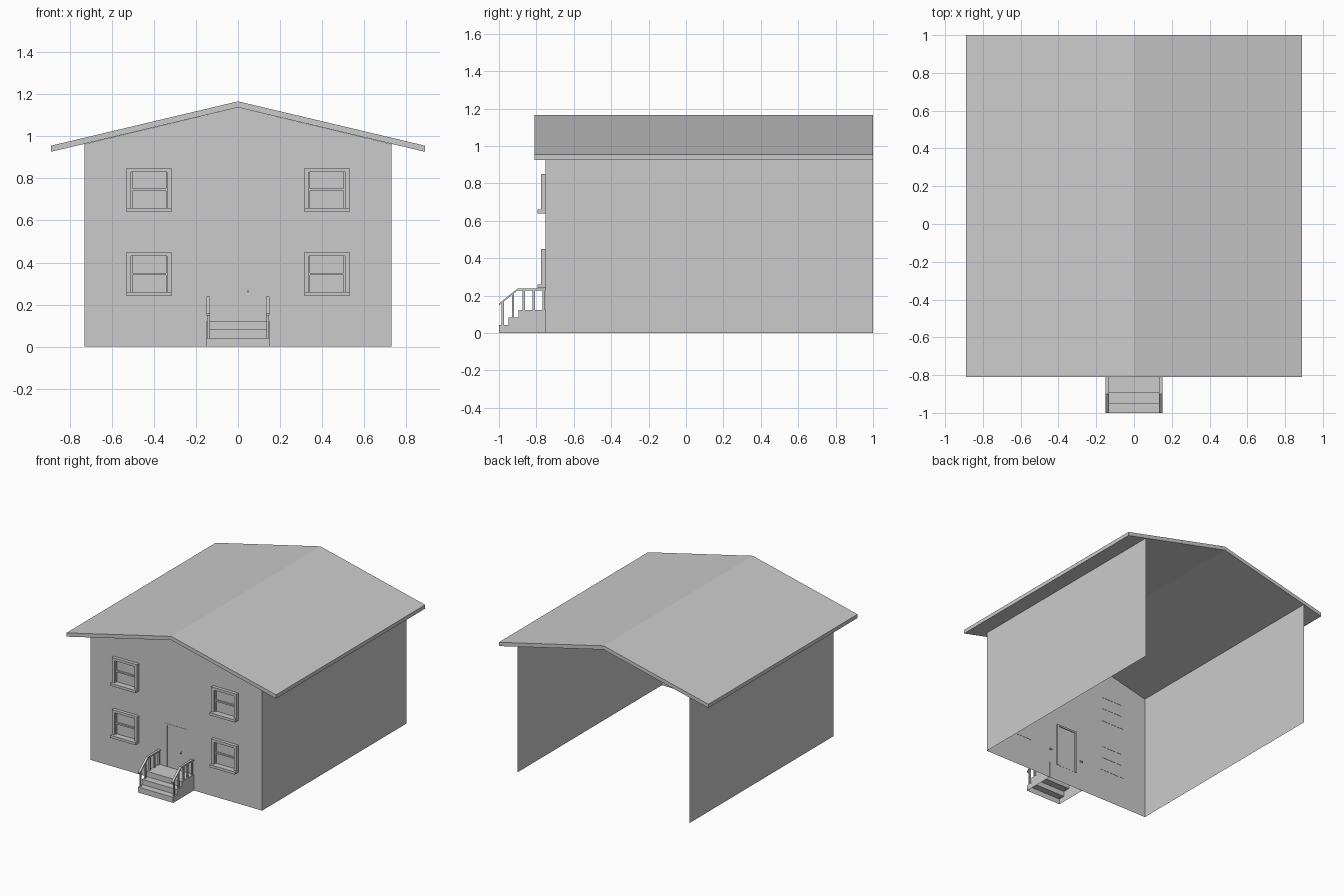
import bpy, bmesh
from mathutils import Vector

if "Cube" in bpy.data.objects:
    bpy.data.objects.remove(bpy.data.objects["Cube"])


def finish(name, bm):
    me = bpy.data.meshes.new(name)
    bm.to_mesh(me)
    bm.free()
    ob = bpy.data.objects.new(name, me)
    bpy.context.collection.objects.link(ob)
    return ob


def add_box(bm, x0, x1, y0, y1, z0, z1):
    vs = bmesh.ops.create_cube(bm, size=1)["verts"]
    for v in vs:
        v.co = Vector(((x0 + x1) / 2 + v.co.x * (x1 - x0),
                       (y0 + y1) / 2 + v.co.y * (y1 - y0),
                       (z0 + z1) / 2 + v.co.z * (z1 - z0)))


def boxes(name, specs):
    bm = bmesh.new()
    for s in specs:
        add_box(bm, *s)
    return finish(name, bm)


def prism(bm, profile, axis, a, b):
    """Extrude a closed 2D profile along x (profile is y,z) or y (profile is x,z)."""
    def put(p, t):
        return (t, p[0], p[1]) if axis == "x" else (p[0], t, p[1])
    r0 = [bm.verts.new(put(p, a)) for p in profile]
    r1 = [bm.verts.new(put(p, b)) for p in profile]
    bm.faces.new(r0)
    bm.faces.new(r1[::-1])
    n = len(profile)
    for i in range(n):
        j = (i + 1) % n
        bm.faces.new((r0[i], r1[i], r1[j], r0[j]))
    bmesh.ops.recalc_face_normals(bm, faces=bm.faces)


def mirror_x(ob):
    m = ob.modifiers.new("mirror", "MIRROR")
    m.use_axis[0] = True
    return ob


W, F, B = 0.73, -0.75, 1.0          # half width, front plane, back plane
EAVE, RIDGE = 0.963, 1.137

# Walls: thin sheets, open at the back and underneath
bm = bmesh.new()
f = [bm.verts.new(c) for c in ((-W, F, 0), (W, F, 0), (W, F, EAVE), (0, F, RIDGE), (-W, F, EAVE))]
b = [bm.verts.new(c) for c in ((-W, B, 0), (W, B, 0), (W, B, EAVE), (-W, B, EAVE))]
bm.faces.new(f)
bm.faces.new((f[1], b[1], b[2], f[2]))
bm.faces.new((f[0], f[4], b[3], b[0]))
finish("walls", bm)

# Gable roof slab
bm = bmesh.new()
prism(bm, [(-0.89, 0.926), (0, 1.137), (0.89, 0.926), (0.89, 0.955), (0, 1.166), (-0.89, 0.955)],
      "y", -0.81, B)
finish("roof", bm)

# Windows: casing, sill, meeting rail and two sashes, mirrored across the house
for label, z in (("lower", 0.24), ("upper", 0.64)):
    x0, x1, back = 0.315, 0.53, F + 0.002
    mirror_x(boxes(label + "_window_casing", [
        (x0, x0 + 0.022, -0.775, F, z + 0.02, z + 0.21),
        (x1 - 0.022, x1, -0.775, F, z + 0.02, z + 0.21),
        (x0 + 0.022, x1 - 0.022, -0.775, back, z + 0.19, z + 0.21),
    ]))
    mirror_x(boxes(label + "_window_sill", [(x0, x1, -0.795, back, z, z + 0.02)]))
    i0, i1 = x0 + 0.022, x1 - 0.022
    mirror_x(boxes(label + "_window_sash", [
        (i0, i1, -0.762, back, z + 0.1, z + 0.111),
        (i0, i0 + 0.006, -0.759, F, z + 0.02, z + 0.19),
        (i1 - 0.006, i1, -0.759, F, z + 0.02, z + 0.19),
    ]))

# Front steps: stepped block, open underneath
bm = bmesh.new()
prism(bm, [(-1, 0), (-1, 0.042), (-0.95, 0.042), (-0.95, 0.082), (-0.895, 0.082),
           (-0.895, 0.123), (-0.745, 0.123), (-0.745, 0)], "x", -0.15, 0.15)
bottom = [fc for fc in bm.faces if all(v.co.z < 0.001 for v in fc.verts)]
bmesh.ops.delete(bm, geom=bottom, context="FACES_ONLY")
finish("front_steps", bm)

# Handrail: sloped over the steps, level over the landing
bm = bmesh.new()
prism(bm, [(-1, 0.148), (-0.9, 0.228), (-0.742, 0.228), (-0.742, 0.238), (-0.9, 0.238), (-1, 0.158)],
      "x", 0.132, 0.15)
mirror_x(finish("handrail", bm))

# Railing posts
posts = [(-0.98, 0.04, 0.168), (-0.925, 0.08, 0.212), (-0.868, 0.12, 0.23),
         (-0.814, 0.12, 0.23), (-0.76, 0.12, 0.23)]
mirror_x(boxes("railing_posts",
               [(0.136, 0.147, y - 0.006, y + 0.006, z0, z1) for y, z0, z1 in posts]))

# Door: leaf and frame standing almost flush in the wall, raised on the inside
boxes("door_leaf", [(-0.075, 0.075, F - 0.001, F + 0.006, 0.123, 0.44)])
boxes("door_frame", [
    (-0.088, -0.075, F - 0.002, F + 0.012, 0.123, 0.453),
    (0.075, 0.088, F - 0.002, F + 0.012, 0.123, 0.453),
    (-0.075, 0.075, F - 0.002, F + 0.012, 0.44, 0.453),
])
boxes("door_handle", [
    (0.042, 0.051, F - 0.004, F, 0.24, 0.275),
    (0.044, 0.049, F - 0.016, F, 0.258, 0.266),
])
